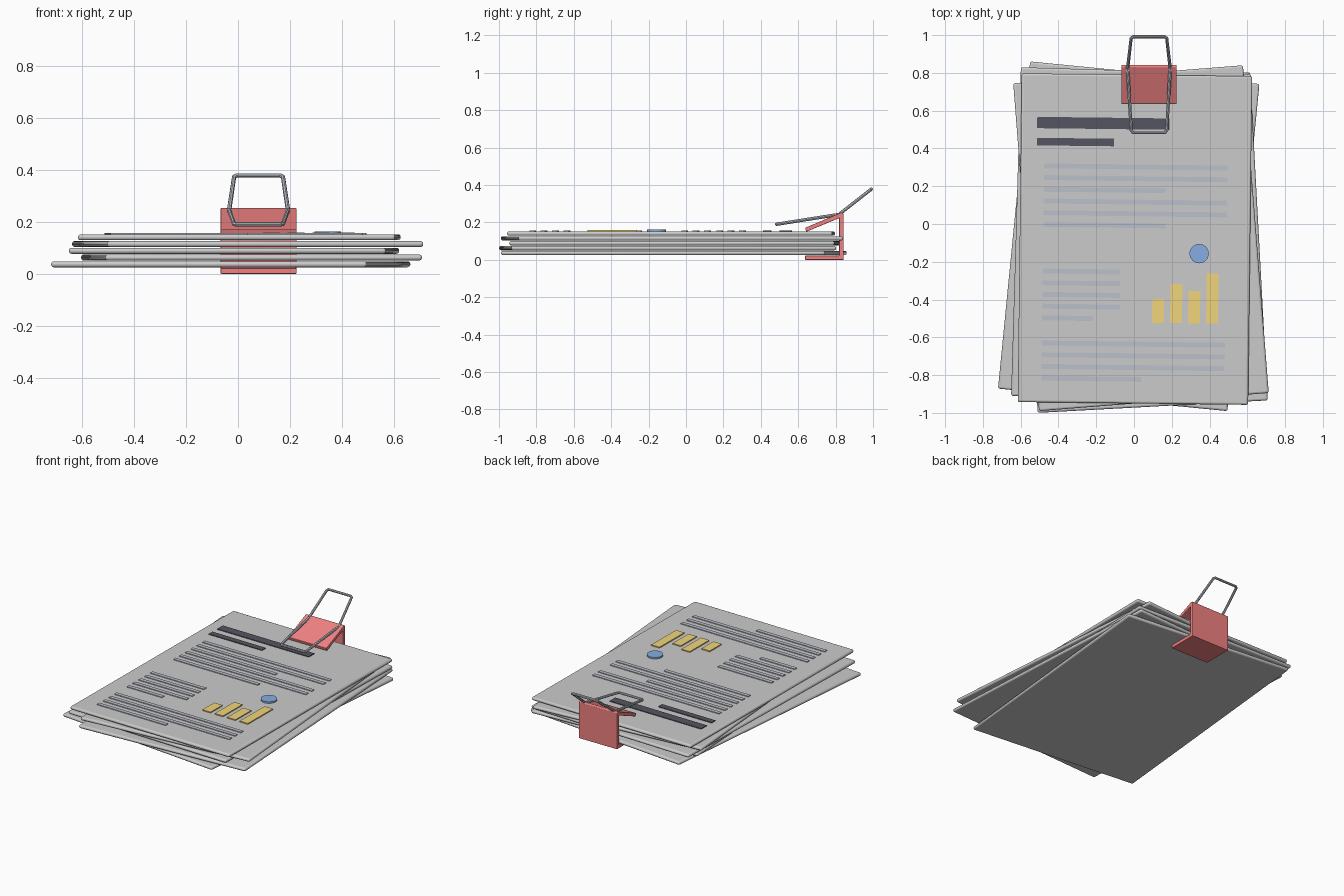
import bpy, math
from mathutils import Matrix, Vector

if "Cube" in bpy.data.objects:
    bpy.data.objects.remove(bpy.data.objects["Cube"])


def material(name, rgb):
    m = bpy.data.materials.new(name)
    m.diffuse_color = (*rgb, 1)
    m.use_nodes = True
    m.node_tree.nodes["Principled BSDF"].inputs["Base Color"].default_value = m.diffuse_color
    return m


RED = material("clip_red", (0.88, 0.22, 0.22))
STEEL = material("wire_steel", (0.56, 0.59, 0.64))
INK = material("heading_ink", (0.09, 0.09, 0.12))
TEXT = material("line_grey", (0.50, 0.53, 0.60))
GOLD = material("chart_gold", (0.88, 0.67, 0.20))
BLUE = material("dot_blue", (0.24, 0.42, 0.76))


def finish(ob, name, mat=None, bevel=0, segments=2):
    ob.name = ob.data.name = name
    if mat:
        ob.data.materials.append(mat)
    if bevel:
        b = ob.modifiers.new("bevel", "BEVEL")
        b.width, b.segments, b.limit_method = bevel, segments, "ANGLE"
    bpy.ops.object.select_all(action="DESELECT")
    ob.select_set(True)
    bpy.context.view_layer.objects.active = ob
    return ob


def box(name, size, matrix, mat=None, bevel=0, segments=2):
    bpy.ops.mesh.primitive_cube_add(size=1)
    ob = bpy.context.object
    ob.data.transform(Matrix.Diagonal((*size, 1)))
    ob.matrix_world = matrix
    return finish(ob, name, mat, bevel, segments)


# Fanned sheets, bottom to top: centre x, centre y, turn in degrees
sheets = [(-0.028, -0.065, -5.6), (0.052, -0.098, 3.1), (-0.015, -0.058, -1.7),
          (0.037, -0.075, 4.5), (0.005, -0.08, -0.7)]
for i, (x, y, turn) in enumerate(sheets):
    page = (Matrix.Translation((x, y, 0.0365 + 0.026 * i))
            @ Matrix.Rotation(math.radians(turn), 4, "Z"))
    box(f"sheet_{i + 1}", (1.22, 1.74, 0.023), page, None, 0.0105, 3)
    bpy.ops.object.shade_smooth_by_angle()


# Raised print, laid out in the top sheet's own axes (page = top sheet)
def print_bar(name, x0, x1, y0, y1, mat, top):
    bottom = 0.008
    centre = Matrix.Translation(((x0 + x1) / 2, (y0 + y1) / 2, (top + bottom) / 2))
    return box(name, (x1 - x0, y1 - y0, top - bottom), page @ centre, mat)


print_bar("heading_bar", -0.525, 0.175, 0.581, 0.641, INK, 0.0165)
print_bar("subheading_bar", -0.525, -0.117, 0.49, 0.53, INK, 0.0165)

# Blocks of text lines: first row y, right end of each row
blocks = {"upper": (0.382, [0.485, 0.485, 0.16, 0.485, 0.485, 0.16]),
          "middle": (-0.175, [-0.075, -0.075, -0.075, -0.075, -0.217]),
          "lower": (-0.556, [0.483, 0.483, 0.483, 0.04])}
for label, (y, ends) in blocks.items():
    for i, end in enumerate(ends):
        row = y - 0.062 * i
        print_bar(f"{label}_text_line_{i + 1}", -0.486, end, row - 0.013, row + 0.013, TEXT, 0.0165)

# Bar chart and dot
for i, height in enumerate([0.127, 0.207, 0.17, 0.265]):
    x = 0.096 + 0.0953 * i
    print_bar(f"chart_bar_{i + 1}", x, x + 0.063, -0.442, -0.442 + height, GOLD, 0.0185)
bpy.ops.mesh.primitive_cylinder_add(vertices=32, radius=0.051, depth=0.016, location=(0.345, -0.157, 0.155))
finish(bpy.context.object, "blue_dot", BLUE)
bpy.ops.object.shade_smooth_by_angle()

# Clip body: bent strip profile in y-z, extruded along x
CX = 0.079
profile = [(0.637, 0.0), (0.843, 0.0), (0.843, 0.248), (0.83, 0.253), (0.637, 0.171), (0.643, 0.15),
           (0.819, 0.223), (0.819, 0.022), (0.637, 0.022)]
n, half = len(profile), 0.146
verts = [(CX + s * half, y, z) for s in (-1, 1) for y, z in profile]
faces = [tuple(reversed(range(n))), tuple(range(n, 2 * n))]
faces += [(i, (i + 1) % n, (i + 1) % n + n, i + n) for i in range(n)]
mesh = bpy.data.meshes.new("clip_body")
mesh.from_pydata(verts, [], faces)
body = bpy.data.objects.new("clip_body", mesh)
bpy.context.collection.objects.link(body)
finish(body, "clip_body", RED, 0.003, 2)


# Wire handles: mirrored open loops with clipped corners
def wire_handle(name, base, tip):
    base, tip = Vector(base), Vector(tip)
    near = tip.lerp(base, 0.04)
    side = [(0.113, base), (0.094, near), (0.084, tip)]
    points = [(CX - w, *p) for w, p in side] + [(CX + w, *p) for w, p in reversed(side)]
    curve = bpy.data.curves.new(name, "CURVE")
    curve.dimensions = "3D"
    curve.bevel_depth, curve.bevel_resolution, curve.use_fill_caps = 0.0088, 2, True
    spline = curve.splines.new("POLY")
    spline.points.add(len(points) - 1)
    for p, co in zip(spline.points, points):
        p.co = (*co, 1)
    ob = bpy.data.objects.new(name, curve)
    bpy.context.collection.objects.link(ob)
    finish(ob, name, STEEL)
    bpy.ops.object.convert(target="MESH")
    bpy.ops.object.shade_smooth_by_angle()


wire_handle("upper_wire_handle", (0.822, 0.246), (0.991, 0.378))
wire_handle("lower_wire_handle", (0.826, 0.244), (0.483, 0.19))
